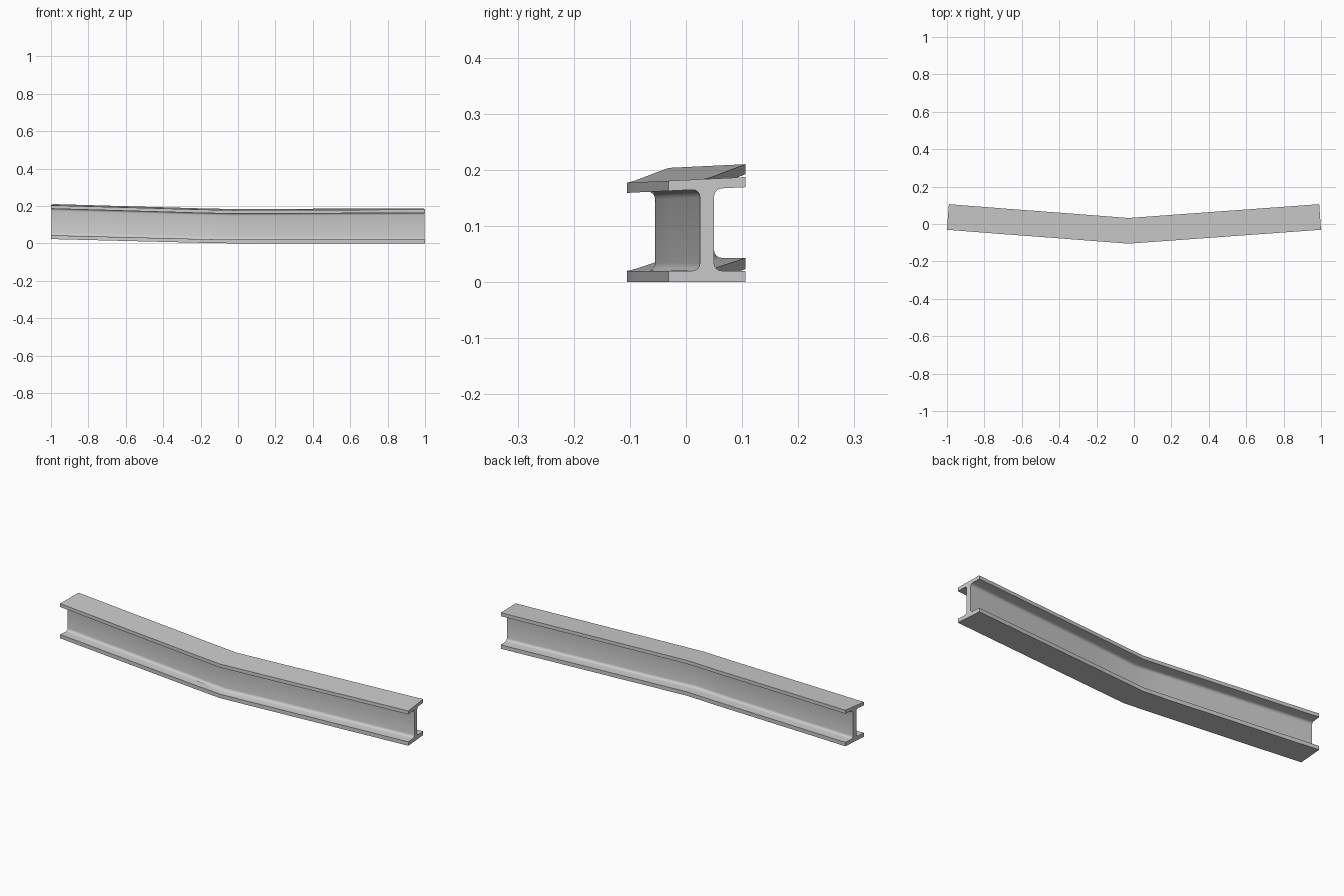
import bpy, bmesh, math
from mathutils import Vector

if "Cube" in bpy.data.objects:
    bpy.data.objects.remove(bpy.data.objects["Cube"])

HALF_W, HALF_WEB, R = 0.0685, 0.0125, 0.014   # flange half width, web half thickness, fillet radius
TOP, THICK, BOTTOM = 0.182, 0.018, 0.02       # top flange level and thickness, bottom flange thickness
TILT = 0.048                                  # sideways lean of the crushed top flange


def half_profile():
    """Right half of the I section, bottom to top: (offset, level, is_top, is_web)."""
    pts = [(HALF_W, 0, False, False), (HALF_W, BOTTOM, False, False)]
    steps = [i * math.pi / 8 for i in range(5)]
    c = HALF_WEB + R
    for a in steps:
        pts.append((c - R * math.sin(a), BOTTOM + R - R * math.cos(a), False, a > 0))
    under = TOP - THICK
    for a in reversed(steps):
        pts.append((c - R * math.sin(a), under - R + R * math.cos(a), True, a > 0))
    return pts + [(HALF_W, under, True, False), (HALF_W, TOP, True, False)]


right = half_profile()
section = right + [(-u, z, t, w) for u, z, t, w in reversed(right)]

# Path stations: x, y, rise, sideways lean of the section in plan, web dent
stations = [
    (-0.995, 0.0375, 0.023, 0.075, 0),
    (-0.70, 0.0145, 0.0155, 0.075, 0),
    (-0.38, -0.0095, 0.0075, 0.075, -0.001),
    (-0.20, -0.0233, 0.003, 0.05, -0.003),
    (-0.03, -0.0365, 0.0, 0.0, -0.006),
    (0.25, -0.0163, 0.0, -0.07, -0.001),
    (0.995, 0.0375, 0.0, -0.072, 0),
]

# Bent beam: sweep the section through the stations
bm = bmesh.new()
rings = []
for x, y, rise, lean, dent in stations:
    side = Vector((lean, 1, 0)).normalized()
    ring = []
    for u, z, is_top, is_web in section:
        p = Vector((x, y, 0)) + side * u
        p.z = z + rise + (TILT * p.y if is_top else 0)
        if is_web:
            p.y += dent
        ring.append(bm.verts.new(p))
    rings.append(ring)
n = len(section)
for a, b in zip(rings, rings[1:]):
    for i in range(n):
        j = (i + 1) % n
        bm.faces.new((a[i], a[j], b[j], b[i]))

# End caps
bm.faces.new(rings[0])
bm.faces.new(list(reversed(rings[-1])))
bmesh.ops.recalc_face_normals(bm, faces=bm.faces[:])

mesh = bpy.data.meshes.new("bent_i_beam")
bm.to_mesh(mesh)
bm.free()
beam = bpy.data.objects.new("bent_i_beam", mesh)
bpy.context.collection.objects.link(beam)
bpy.context.view_layer.objects.active = beam
beam.select_set(True)
bpy.ops.object.shade_smooth_by_angle(angle=math.radians(30))
